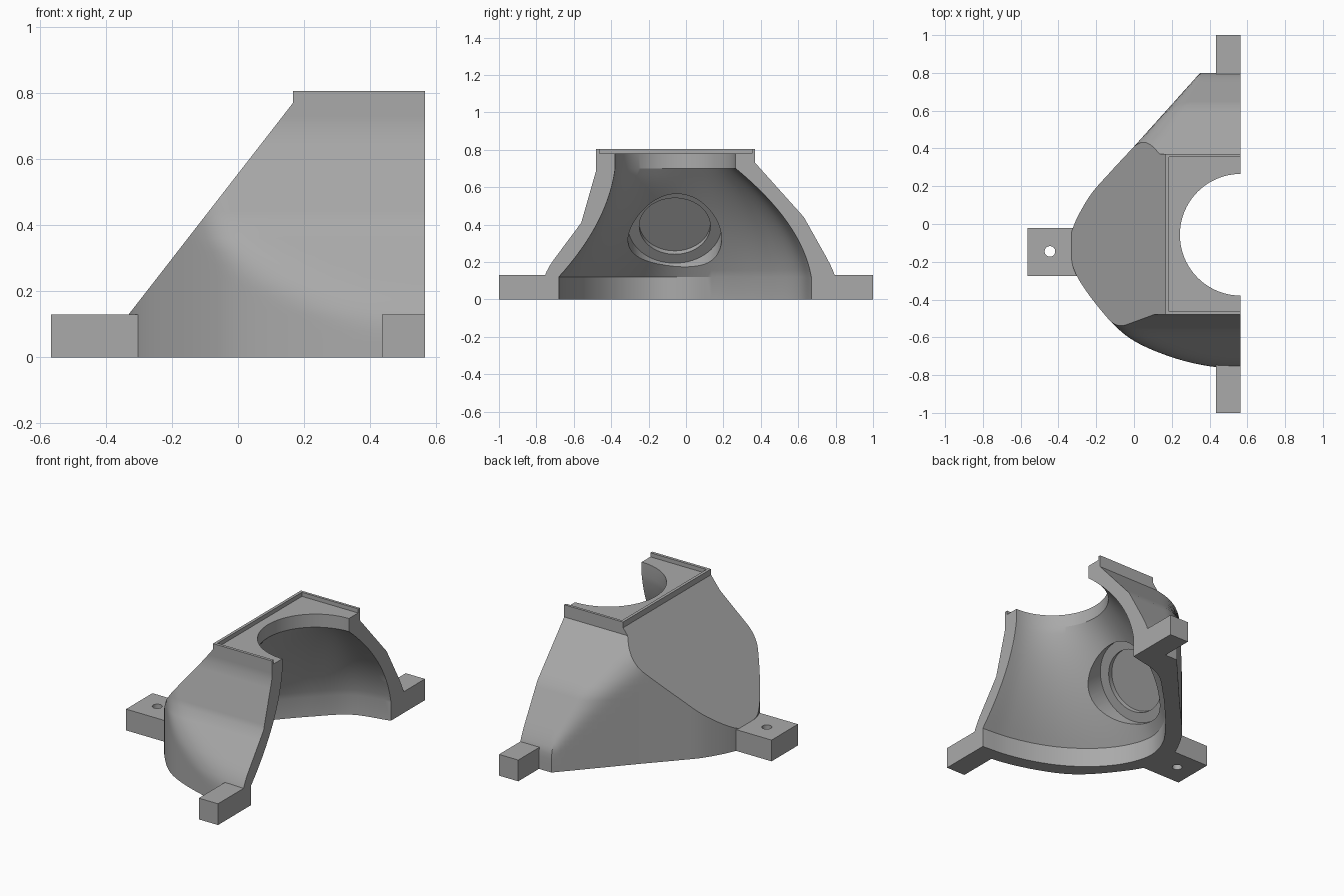
import bpy, bmesh, math
from mathutils import Vector

if "Cube" in bpy.data.objects:
    bpy.data.objects.remove(bpy.data.objects["Cube"], do_unlink=True)

CUT_X = 0.565          # plane where the half shell is open
grey = bpy.data.materials.new("mid_grey")
grey.use_nodes = True
colour = (0.4, 0.4, 0.4, 1)
grey.diffuse_color = colour
grey.node_tree.nodes["Principled BSDF"].inputs["Base Color"].default_value = colour


def loft(name, rings):
    bm = bmesh.new()
    rows = [[bm.verts.new(p) for p in ring] for ring in rings]
    n = len(rows[0])
    for a, b in zip(rows, rows[1:]):
        for i in range(n):
            j = (i + 1) % n
            bm.faces.new((a[i], a[j], b[j], b[i]))
    bm.faces.new(rows[0])
    bm.faces.new(rows[-1])
    bmesh.ops.recalc_face_normals(bm, faces=bm.faces)
    mesh = bpy.data.meshes.new(name)
    bm.to_mesh(mesh)
    bm.free()
    mesh.materials.append(grey)
    ob = bpy.data.objects.new(name, mesh)
    bpy.context.collection.objects.link(ob)
    return ob


def box(name, lo, hi):
    corners = [(lo[0], lo[1]), (hi[0], lo[1]), (hi[0], hi[1]), (lo[0], hi[1])]
    return loft(name, [[(x, y, z) for x, y in corners] for z in (lo[2], hi[2])])


def cylinder(name, start, axis, radius, length, sides=64):
    start, axis = Vector(start), Vector(axis).normalized()
    u = Vector((0, 1, 0))
    v = axis.cross(u)
    turns = [2 * math.pi * i / sides for i in range(sides)]
    circle = [start + (u * math.cos(a) + v * math.sin(a)) * radius for a in turns]
    return loft(name, [circle, [p + axis * length for p in circle]])


def boolean(ob, cutter, operation='DIFFERENCE'):
    bpy.context.view_layer.update()
    mod = ob.modifiers.new("cut", 'BOOLEAN')
    mod.object, mod.operation, mod.solver = cutter, operation, 'EXACT'
    bpy.context.view_layer.objects.active = ob
    bpy.ops.object.modifier_apply(modifier=mod.name)
    bpy.data.objects.remove(cutter, do_unlink=True)


def spline(points, steps):
    p = [Vector(q) for q in points]
    p = [2 * p[0] - p[1]] + p + [2 * p[-1] - p[-2]]
    out = []
    for a, b, c, d in zip(p, p[1:], p[2:], p[3:]):
        for s in range(steps):
            t = s / steps
            out.append(b + (c - a) * t / 2 + (a * 2 - b * 5 + c * 4 - d) * t * t / 2
                       + (b * 3 - a - c * 3 + d) * t ** 3 / 2)
    return out + [p[-2]]


def straight(a, b, steps):
    return [Vector(a).lerp(Vector(b), (i + 1) / steps) for i in range(steps)]


def limit(profile, z):
    for (y0, z0), (y1, z1) in zip(profile, profile[1:]):
        if z <= z1:
            return y0 + (y1 - y0) * (z - z0) / (z1 - z0)
    return profile[-1][0]


def soft_min(a, b, k):
    h = max(k - abs(a - b), 0) / k
    return min(a, b) - h * h * k / 4


# Outer shell: plan outline pinched by the front and back profiles
outline = spline([(CUT_X, -.768), (.38, -.75), (.2, -.705), (.02, -.63), (-.1, -.54),
                  (-.22, -.4), (-.3, -.28), (-.33, -.19), (-.33, -.04), (-.24, .14),
                  (-.13, .27), (0, .41)], 6)
outline += straight((0, .41), (.35, .8), 20) + straight((.35, .8), (CUT_X, .8), 8)
front = [(.865, 0), (.56, .41), (.48, .69), (.48, .805)]
back = [(.877, 0), (.63, .44), (.37, .73), (.37, .805)]
levels = [0, .04, .08, .11, .13, .15, .18, .21, .24, .28, .32, .36, .41, .44,
          .48, .52, .56, .6, .64, .69, .73, .805]


def pinch(p, z):
    if p.y < 0:
        return (p.x, -soft_min(-p.y, limit(front, z), .06), z)
    rounding = .03 + .25 * min(max(z - .13, 0), .44)
    return (p.x, soft_min(p.y, limit(back, z), rounding), z)


shell = loft("hood_shell", [[pinch(p, z) for p in outline] for z in levels])

# Sloping flat side
wedge = [(-.509, -.1), (.167, .77), (.167, .9), (.8, .9), (.8, -.1)]
boolean(shell, loft("slope_cutter", [[(x, y, z) for x, z in wedge] for y in (-1, 1)]),
        'INTERSECT')

# Inner cavity: plan outline blending into the round top opening
inner = spline([(CUT_X, -.68), (.4, -.665), (.22, -.62), (.05, -.54), (-.1, -.42),
                (-.2, -.28), (-.24, -.13), (-.2, .02), (-.1, .16), (.02, .3),
                (.17, .46), (.34, .61), (CUT_X, .67)], 6)


def cavity_ring(z, t):
    ring = []
    for i, p in enumerate(inner):
        a = -math.pi / 2 - math.pi * i / (len(inner) - 1)
        rim = Vector((CUT_X + .322 * math.cos(a), -.057 + .322 * math.sin(a)))
        q = p.lerp(rim, t - .75 * math.sin(a) * t * (1 - t))
        ring.append((q.x, q.y, z))
    return ring + [(.7, ring[-1][1], z), (.7, ring[0][1], z)]


steps = 16
rings = [cavity_ring(-.05, 0)]
rings += [cavity_ring(.12 + .58 * i / steps, i / steps) for i in range(steps + 1)]
rings.append(cavity_ring(.9, 1))
boolean(shell, loft("cavity_cutter", rings))

# Stepped round recess on the inside of the slope
inward = Vector((.79, 0, -.613))
for radius, depth in ((.19, .025), (.25, .055)):
    start = Vector((-.101, -.06, .425)) + inward * depth
    boolean(shell, cylinder("recess_cutter", start, inward, radius, .2))

# Shallow tray in the top, leaving a thin lip
boolean(shell, box("tray_cutter", (.185, -.462, .78), (.7, .354, .9)))

# Mounting tabs
box("front_tab", (.435, -1, 0), (CUT_X, -.74, .13))
box("back_tab", (.435, .775, 0), (CUT_X, 1, .13))
side_tab = box("side_tab", (-.565, -.275, 0), (-.29, -.02, .13))
boolean(side_tab, cylinder("hole_cutter", (-.445, -.145, -.1), (0, 0, 1), .028, .4, 32))

# Smooth the curved walls, keep the hard edges
for ob in (shell, side_tab):
    bpy.ops.object.select_all(action='DESELECT')
    ob.select_set(True)
    bpy.context.view_layer.objects.active = ob
    bpy.ops.object.shade_smooth_by_angle(angle=math.radians(22))
